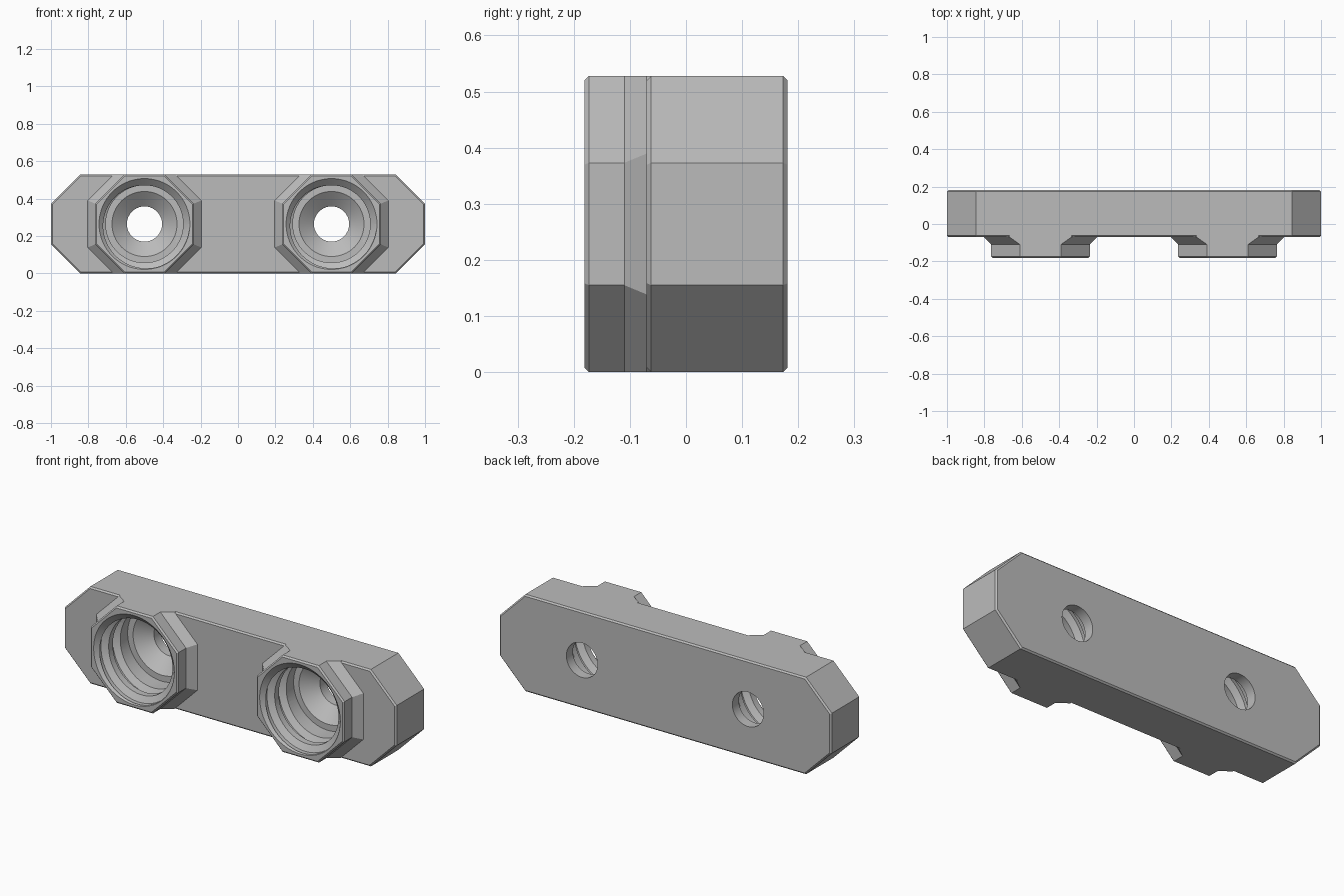
import bpy, bmesh
from math import sin, cos, tau, sqrt

cube = bpy.data.objects.get("Cube")
if cube:
    bpy.data.objects.remove(cube)

HALF_H = 0.264      # half height, also the height of the hole axis
CORNER = 0.155      # corner cut of every octagon
EDGE = 0.008        # small edge chamfer

grey = bpy.data.materials.new("light grey")
grey.use_nodes = True
COLOUR = (0.5, 0.5, 0.5, 1)
grey.diffuse_color = COLOUR
grey.node_tree.nodes["Principled BSDF"].inputs["Base Color"].default_value = COLOUR


def loft(name, rings, closed=False):
    """Skin a list of equal rings and cap both ends."""
    bm = bmesh.new()
    loops = [[bm.verts.new(p) for p in ring] for ring in rings]
    n = len(loops[0])
    for a, b in zip(loops, loops[1:]):
        for i in range(n):
            j = (i + 1) % n
            bm.faces.new((a[i], a[j], b[j], b[i]))
    bm.faces.new(loops[0])
    bm.faces.new(loops[-1])
    bmesh.ops.recalc_face_normals(bm, faces=bm.faces)
    mesh = bpy.data.meshes.new(name)
    bm.to_mesh(mesh)
    bm.free()
    mesh.materials.append(grey)
    obj = bpy.data.objects.new(name, mesh)
    bpy.context.collection.objects.link(obj)
    return obj


def octagon(cx, y, hx, hz, c):
    quarter = [(hx, hz - c), (hx - c, hz)]
    half = quarter + [(-x, z) for x, z in reversed(quarter)]
    return [(cx + x, y, HALF_H + z) for x, z in half + [(-x, -z) for x, z in half]]


def inset(cx, y, hx, d):
    return octagon(cx, y, hx - d, HALF_H - d, CORNER - d * (2 - sqrt(2)))


def circle(cx, y, r, n=64):
    return [(cx + r * cos(tau * i / n), y, HALF_H + r * sin(tau * i / n)) for i in range(n)]


def combine(target, tool, operation):
    mod = target.modifiers.new(operation.lower(), 'BOOLEAN')
    mod.operation = operation
    mod.solver = 'EXACT'
    mod.object = tool
    bpy.context.view_layer.objects.active = target
    bpy.ops.object.modifier_apply(modifier=mod.name)
    bpy.data.objects.remove(tool)


# Long octagonal bar with chamfered front and back edges
bar = loft("threaded_bar", [
    inset(0, -0.07, 1, EDGE), inset(0, -0.07 + EDGE, 1, 0),
    inset(0, 0.181 - EDGE, 1, 0), inset(0, 0.181, 1, EDGE)])

# Octagonal bosses whose bases flare out sideways
FLARE = 0.04
wide = (HALF_H + FLARE, HALF_H, CORNER + FLARE - FLARE * sqrt(2))
for cx in (-0.5, 0.5):
    boss = loft("boss", [
        inset(cx, -0.181, HALF_H, EDGE), inset(cx, -0.181 + EDGE, HALF_H, 0),
        inset(cx, -0.11, HALF_H, 0),
        octagon(cx, -0.07, *wide), octagon(cx, -0.03, *wide)])
    combine(bar, boss, 'UNION')

# Stepped bore: countersunk mouth, threaded wall, cone, through hole
BORE = [(-0.2, 0.262), (-0.145, 0.207), (0.06, 0.207), (0.06, 0.174),
        (0.125, 0.094), (0.25, 0.094)]
PITCH, STEPS, TURNS = 0.1, 48, 2.1
for cx in (-0.5, 0.5):
    combine(bar, loft("bore_cutter", [circle(cx, y, r) for y, r in BORE]), 'DIFFERENCE')
    # Helical groove with a trapezoid section
    section = [(0.19, -0.042), (0.24, -0.013), (0.24, 0.013), (0.19, 0.042)]
    rings = []
    for k in range(int(STEPS * TURNS) + 1):
        t = tau * k / STEPS
        y0 = -0.185 + PITCH * t / tau
        rings.append([(cx + r * cos(t), y0 + dy, HALF_H - r * sin(t)) for r, dy in section])
    combine(bar, loft("thread_cutter", rings), 'DIFFERENCE')

# Crisp edges, smooth round walls
bpy.ops.object.select_all(action='DESELECT')
bar.select_set(True)
bpy.context.view_layer.objects.active = bar
bpy.ops.object.shade_smooth_by_angle(angle=0.45)
